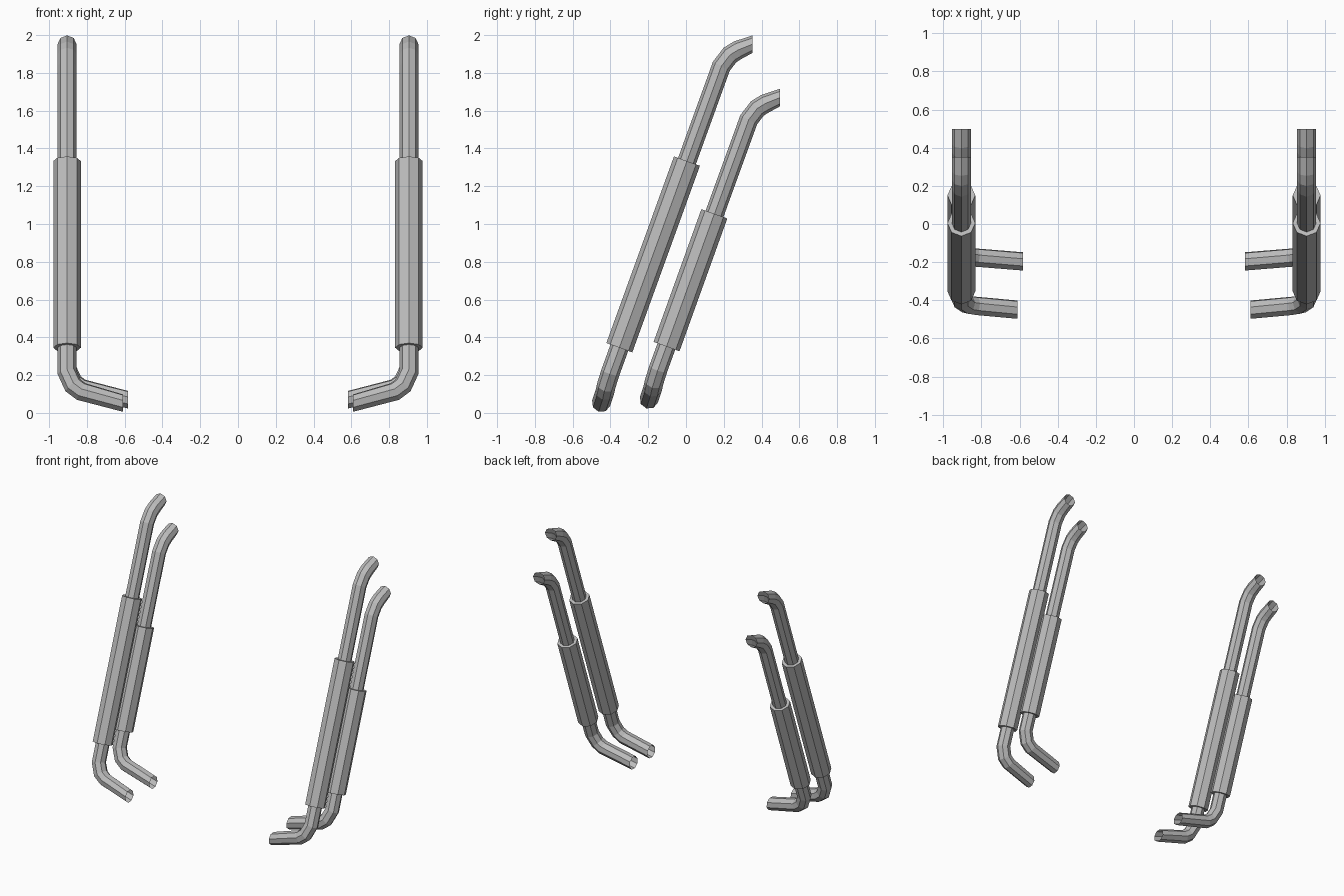
import bpy, bmesh, math
from mathutils import Vector

cube = bpy.data.objects.get("Cube")
if cube:
    bpy.data.objects.remove(cube)

SIDES = 8
PIPE_R, SLEEVE_R = 0.05, 0.073
X = 0.905

metal = bpy.data.materials.new("grey metal")
metal.diffuse_color = (0.5, 0.5, 0.5, 1)
metal.use_nodes = True
metal.node_tree.nodes["Principled BSDF"].inputs["Base Color"].default_value = (0.5, 0.5, 0.5, 1)


def finish(bm, name):
    bmesh.ops.recalc_face_normals(bm, faces=bm.faces)
    mesh = bpy.data.meshes.new(name)
    bm.to_mesh(mesh)
    bm.free()
    mesh.materials.append(metal)
    obj = bpy.data.objects.new(name, mesh)
    bpy.context.collection.objects.link(obj)


def ring(centre, axis, radius):
    """Octagon around an axis that lies in the y-z plane, one corner facing front."""
    across = Vector((1, 0, 0))
    front = axis.cross(across).normalized()
    angles = [math.tau * i / SIDES for i in range(SIDES)]
    return [centre + radius * (math.cos(a) * front + math.sin(a) * across) for a in angles]


def bridge(bm, loops):
    rows = [[bm.verts.new(p) for p in loop] for loop in loops]
    for a, b in zip(rows, rows[1:]):
        for i in range(SIDES):
            j = (i + 1) % SIDES
            bm.faces.new((a[i], a[j], b[j], b[i]))


def slide(loop, direction, point, normal):
    """Move a loop along a direction until it lies in a plane."""
    return [p + direction * ((point - p).dot(normal) / direction.dot(normal)) for p in loop]


def pipe(name, path, side):
    """Open-ended mitred pipe: lower end cut square to x, upper end square to y."""
    pts = [Vector((x * side, y, z)) for x, y, z in path]
    dirs = [(b - a).normalized() for a, b in zip(pts, pts[1:])]
    straight = max(range(len(dirs)), key=lambda i: (pts[i + 1] - pts[i]).length)
    base = ring((pts[straight] + pts[straight + 1]) / 2, dirs[straight], PIPE_R)
    loops = [None] * len(pts)
    # Sweep the section up and down from the long straight run
    for steps in (range(straight, len(dirs)), range(straight, -1, -1)):
        loop = base
        for i in steps:
            up = steps.step > 0
            k = i + 1 if up else i
            if 0 < k < len(dirs):
                loop = slide(loop, dirs[i], pts[k], dirs[k - 1] + dirs[k])
            else:
                loop = slide(loop, dirs[i], pts[k], dirs[i])
                axis = 1 if up else 0
                for p in loop:
                    p[axis] = pts[k][axis]
            loops[k] = loop
    bm = bmesh.new()
    bridge(bm, loops)
    finish(bm, name)


def sleeve(name, low, high, side):
    """Thick collar with flat end rims that meet the pipe."""
    a, b = (Vector((X * side, *p)) for p in (low, high))
    axis = (b - a).normalized()
    bm = bmesh.new()
    bridge(bm, [ring(a, axis, PIPE_R), ring(a, axis, SLEEVE_R),
                ring(b, axis, SLEEVE_R), ring(b, axis, PIPE_R)])
    finish(bm, name)


# Bends shared by both pipes; each pipe shifts them into place
lower_bend = [(0.61, -0.449, 0.052), (0.83, -0.429, 0.113),
              (0.873, -0.422, 0.145), (X, -0.40, 0.215)]
upper_bend = [(X, 0.187, 1.835), (X, 0.233, 1.895), (X, 0.275, 1.921), (X, 0.352, 1.952)]

layout = {
    "front": dict(low=(-0.353, 0.345), high=(0.005, 1.333),
                  foot=(0, 0), top=(0, 0), reach=0),
    "rear": dict(low=(-0.103, 0.351), high=(0.15, 1.054),
                 foot=(0.253, 0.018), top=(0.145, -0.283), reach=0.027),
}

for side, label in ((1, "left"), (-1, "right")):
    for place, d in layout.items():
        path = [(x, y + d["foot"][0], z + d["foot"][1]) for x, y, z in lower_bend]
        path += [(x, y + d["top"][0], z + d["top"][1]) for x, y, z in upper_bend]
        x, y, z = path[0]
        path[0] = (x - d["reach"], y, z)
        pipe(f"{place}_{label}_pipe", path, side)
        sleeve(f"{place}_{label}_sleeve", d["low"], d["high"], side)
